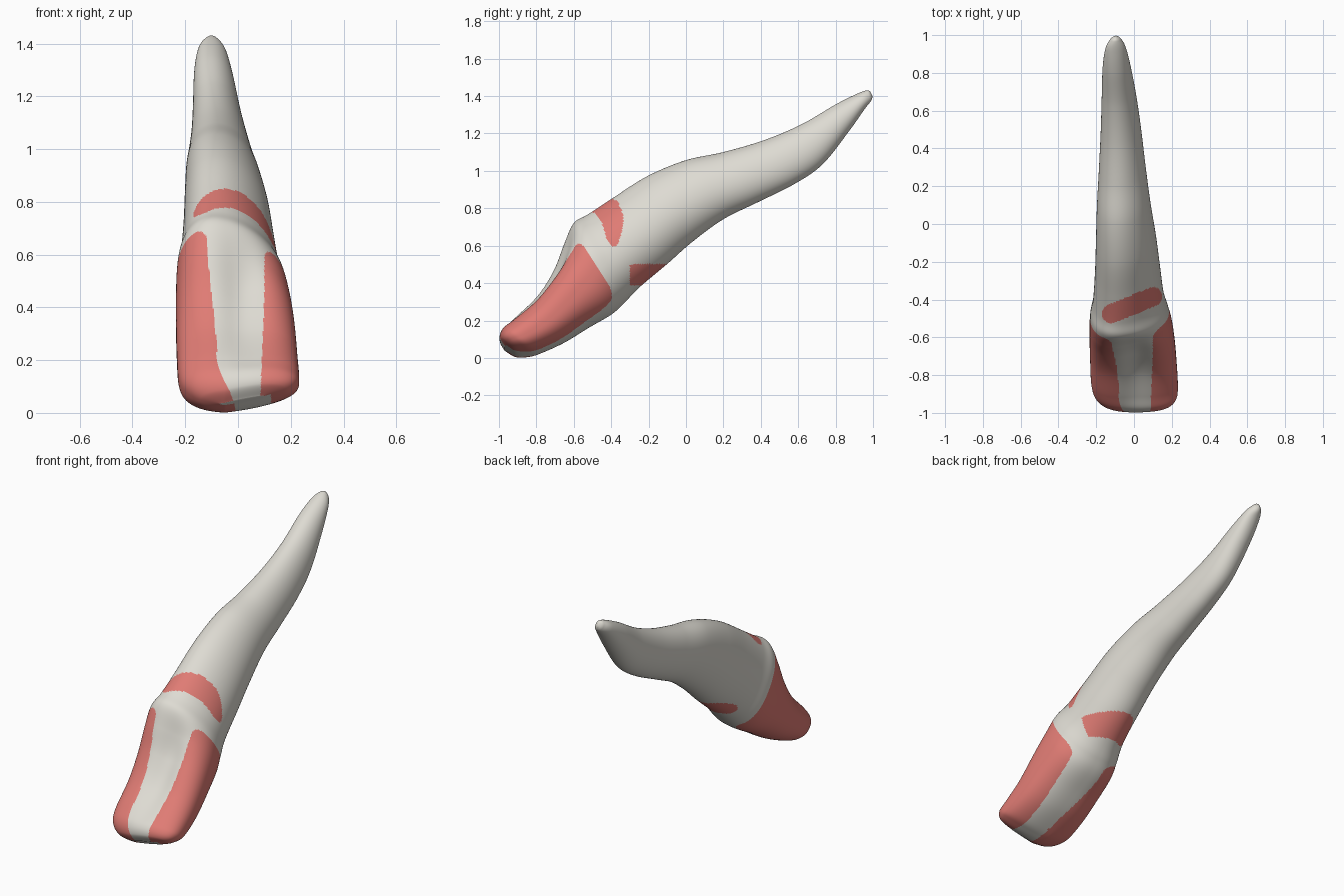
import bpy, math
from mathutils import Vector

cube = bpy.data.objects.get("Cube")
if cube:
    bpy.data.objects.remove(cube)

# Stations along the tooth: upper y, z, lower y, z, min x, max x
STATIONS = [Vector(s) for s in (
    (-.972, .04, -.955, .028, -.07, .1),
    (-.997, .09, -.91, .003, -.145, .185),
    (-.98, .15, -.85, .005, -.2, .225),
    (-.92, .215, -.78, .025, -.225, .232),
    (-.8, .335, -.65, .085, -.232, .225),
    (-.71, .47, -.52, .165, -.235, .215),
    (-.65, .6, -.4, .235, -.235, .2),
    (-.595, .71, -.33, .295, -.23, .18),
    (-.52, .76, -.25, .375, -.215, .155),
    (-.38, .855, -.1, .5, -.205, .135),
    (-.2, .97, .03, .615, -.2, .115),
    (0, 1.055, .2, .74, -.195, .085),
    (.2, 1.1, .38, .83, -.185, .06),
    (.42, 1.165, .58, .93, -.175, .035),
    (.62, 1.25, .73, 1.035, -.17, .01),
    (.8, 1.355, .87, 1.21, -.165, -.02),
    (.91, 1.41, .955, 1.33, -.15, -.045),
    (.965, 1.43, .99, 1.375, -.125, -.07),
    (.985, 1.425, .997, 1.4, -.105, -.09))]
STEPS, SIDES = 20, 256


def material(name, color):
    m = bpy.data.materials.new(name)
    m.use_nodes = True
    m.diffuse_color = color
    m.node_tree.nodes["Principled BSDF"].inputs["Base Color"].default_value = color
    return m


def ramp(v, a, b):
    t = min(max((v - a) / (b - a), 0), 1)
    return t * t * (3 - 2 * t)


def station(u):
    """Smooth spline through the stations."""
    last = len(STATIONS) - 1
    i = min(int(u), last - 1)
    t = u - i
    a, b, c, d = (STATIONS[min(max(k, 0), last)] for k in range(i - 1, i + 3))
    return .5 * (2 * b + (c - a) * t + (2 * a - 5 * b + 4 * c - d) * t ** 2
                 + (3 * b - a - 3 * c + d) * t ** 3)


def power(v, p):
    return math.copysign(abs(v) ** p, v)


def ring(u):
    """Cross-section: boxy at the crown, skewed oval at the root."""
    uy, uz, ly, lz, x0, x1 = station(u)
    root = ramp(u, 5, 9)
    p = .8 + .18 * root + .1 * (1 - ramp(u, 0, 3))
    hollow = .2 * ramp(u, 1.5, 4.5) * (1 - ramp(u, 5, 7.2))
    neck = 1 - ramp(u, 9, 13)
    tilt_top = (.04 + .17 * ramp(u, 4, 6.3) - .08 * ramp(u, 7, 9)) * neck
    tilt_bottom = .13 * ramp(u, 0, 2) * neck
    points = []
    for k in range(SIDES):
        a = 2 * math.pi * k / SIDES
        c, s = power(math.cos(a), p), power(math.sin(a), p)
        nx = c - .14 * root * s
        x = (x0 + x1) / 2 + nx * (x1 - x0) / 2
        t = s * (1 - (tilt_top if s > 0 else tilt_bottom) * nx)
        if s > 0:
            t -= hollow * s * math.exp(-((x - .02) / .085) ** 2)
        # The biting edge rises towards one side
        rise = .2 * max(x + .05, 0) * (1 - ramp(u, 0, 4))
        points.append((x, (uy + ly) / 2 + t * (uy - ly) / 2,
                       (uz + lz) / 2 + t * (uz - lz) / 2 + rise))
    return points


def capsule(px, py, ax, ay, bx, by, r):
    p, a, ab = Vector((px, py)), Vector((ax, ay)), Vector((bx - ax, by - ay))
    t = min(max((p - a).dot(ab) / ab.length_squared, 0), 1)
    return (p - a - ab * t).length < r


def is_coral(u, upper, c, n):
    """Side panels on the crown and two bands around the neck."""
    if u < 7:
        left_edge = -.01 - .07 * ramp(c.z, 0, .22) - .035 * ramp(c.z, .2, .65)
        right_edge = .085 + .015 * ramp(c.z, 0, .5) if upper else .125
        inside = max(left_edge - c.x, c.x - right_edge)
        if inside < 0:
            return False
        corner = 1 - min(inside / .05, 1)
        return u < 6.8 - .5 * (1 - math.sqrt(1 - corner * corner))
    if n.z > -.15 and c.z > .595:
        return capsule(c.x, c.y, -.12, -.475, .1, -.385, .05)
    return n.z < .3 and c.y > -.3 and capsule(c.x, c.z, -.1, .445, .12, .445, .057)


# Loft the tooth
rows = (len(STATIONS) - 1) * STEPS + 1
verts = [p for r in range(rows) for p in ring(r / STEPS)]
faces = []
for r in range(rows - 1):
    for k in range(SIDES):
        j = (k + 1) % SIDES
        a, b = r * SIDES, (r + 1) * SIDES
        faces.append((a + k, b + k, b + j, a + j))
faces.append(tuple(range(SIDES)))
faces.append(tuple(reversed(range((rows - 1) * SIDES, rows * SIDES))))

mesh = bpy.data.meshes.new("tooth")
mesh.from_pydata(verts, [], faces)
mesh.materials.append(material("ivory", (.73, .71, .65, 1)))
mesh.materials.append(material("coral red", (.74, .2, .175, 1)))

# Make the normals face outwards
probe = mesh.polygons[rows // 2 * SIDES]
if probe.normal.x < 0:
    mesh.flip_normals()

# Paint the contact areas
for i, f in enumerate(mesh.polygons):
    f.use_smooth = True
    u = (i // SIDES + .5) / STEPS
    if i < (rows - 1) * SIDES:
        f.material_index = int(is_coral(u, i % SIDES < SIDES / 2, f.center, f.normal))

tooth = bpy.data.objects.new("tooth", mesh)
bpy.context.collection.objects.link(tooth)
